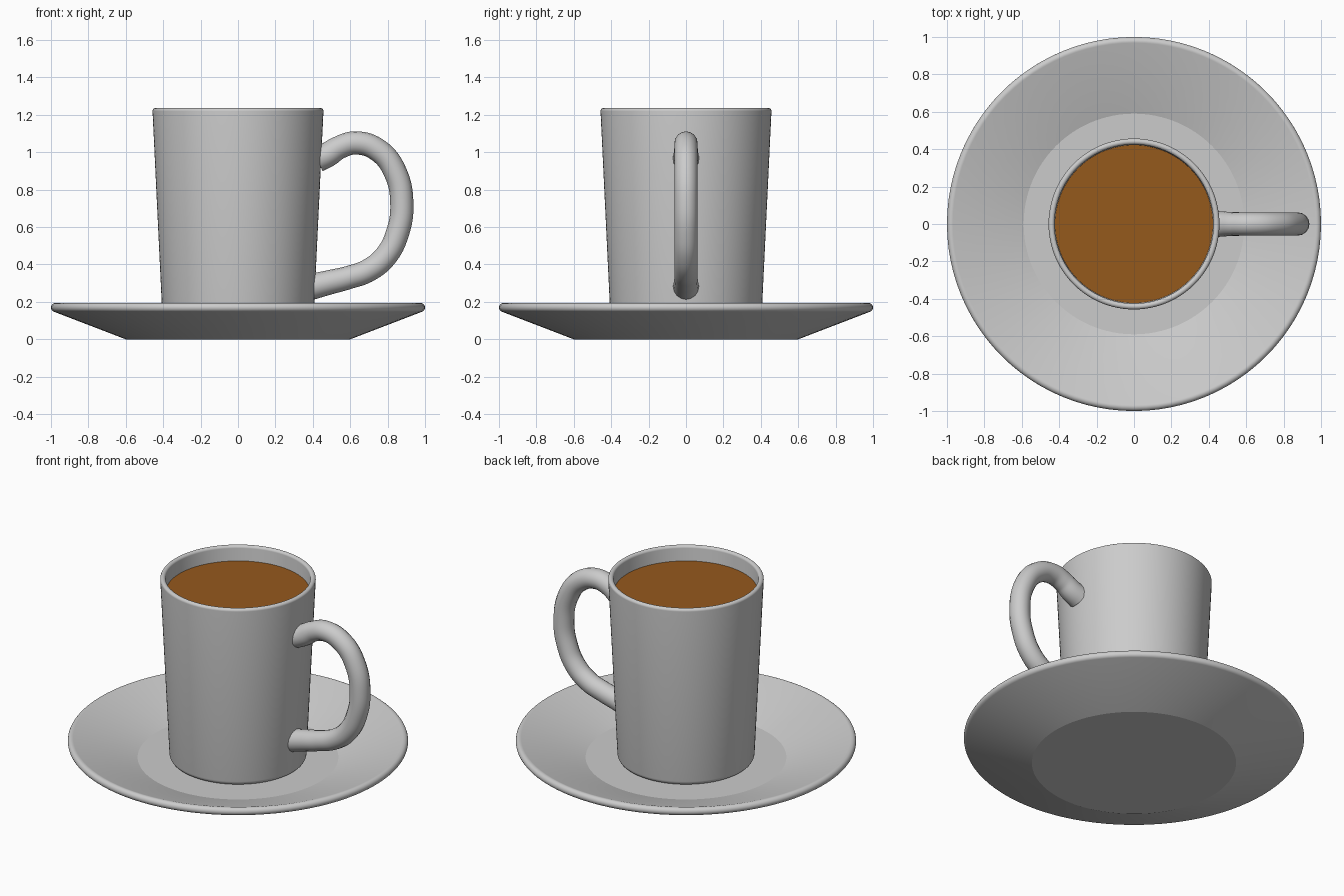
import bpy, bmesh
from math import pi, cos, sin, radians

if "Cube" in bpy.data.objects:
    bpy.data.objects.remove(bpy.data.objects["Cube"])


def arc(cx, cz, r, a0, a1, n):
    angles = [radians(a0 + (a1 - a0) * i / n) for i in range(n + 1)]
    return [(cx + r * cos(a), cz + r * sin(a)) for a in angles]


def activate(obj):
    bpy.ops.object.select_all(action='DESELECT')
    obj.select_set(True)
    bpy.context.view_layer.objects.active = obj


def lathe(name, profile, steps=96):
    bm = bmesh.new()
    verts = [bm.verts.new((r, 0, z)) for r, z in profile]
    edges = [bm.edges.new(pair) for pair in zip(verts, verts[1:])]
    bmesh.ops.spin(bm, geom=verts + edges, cent=(0, 0, 0), axis=(0, 0, 1),
                   angle=2 * pi, steps=steps)
    bmesh.ops.remove_doubles(bm, verts=bm.verts, dist=0.0002)
    bmesh.ops.recalc_face_normals(bm, faces=bm.faces)
    mesh = bpy.data.meshes.new(name)
    bm.to_mesh(mesh)
    bm.free()
    obj = bpy.data.objects.new(name, mesh)
    bpy.context.collection.objects.link(obj)
    activate(obj)
    bpy.ops.object.shade_smooth_by_angle(angle=radians(17))
    return obj


# Saucer: flat foot, sloped flange, rounded lip, flat floor
FLOOR = 0.065
lathe("saucer", [(0, 0), (0.6, 0)]
      + arc(0.976, 0.17, 0.024, -69, 109, 14)
      + [(0.59, FLOOR), (0, FLOOR)])

# Cup: tapered hollow wall with rounded base and rim
lathe("cup", [(0, FLOOR)]
      + arc(0.373, FLOOR + 0.03, 0.03, -90, -3, 7)
      + arc(0.441, 1.22, 0.016, -3, 177, 14)
      + arc(0.355, 0.15, 0.03, -3, -90, 7)
      + [(0, 0.12)])

# Coffee surface
bpy.ops.mesh.primitive_circle_add(vertices=96, radius=0.423, fill_type='NGON',
                                  location=(0, 0, 1.14))
coffee = bpy.context.object
coffee.name = "coffee"
brown = bpy.data.materials.new("coffee_brown")
brown.diffuse_color = (0.3, 0.1, 0.012, 1)
brown.use_nodes = True
brown.node_tree.nodes["Principled BSDF"].inputs["Base Color"].default_value = brown.diffuse_color
coffee.data.materials.append(brown)

# Handle: round tube along a smooth path, slightly flared at both ends
path = [(0.425, 0.965, 1.15), (0.475, 0.985, 1.08), (0.54, 1.025, 1),
        (0.63, 1.05, 1), (0.75, 1.01, 1), (0.84, 0.895, 1),
        (0.876, 0.72, 1), (0.85, 0.56, 1), (0.79, 0.445, 1),
        (0.70, 0.37, 1), (0.59, 0.33, 1), (0.49, 0.305, 1.05),
        (0.39, 0.28, 1.12)]
curve = bpy.data.curves.new("handle", 'CURVE')
curve.dimensions = '3D'
curve.bevel_depth = 0.062
curve.bevel_resolution = 6
curve.resolution_u = 8
curve.use_fill_caps = True
spline = curve.splines.new('BEZIER')
spline.bezier_points.add(len(path) - 1)
for point, (x, z, radius) in zip(spline.bezier_points, path):
    point.co = (x, 0, z)
    point.radius = radius
    point.handle_left_type = point.handle_right_type = 'AUTO'
handle = bpy.data.objects.new("handle", curve)
bpy.context.collection.objects.link(handle)
activate(handle)
bpy.ops.object.convert(target='MESH')
bpy.ops.object.shade_smooth_by_angle(angle=radians(40))
